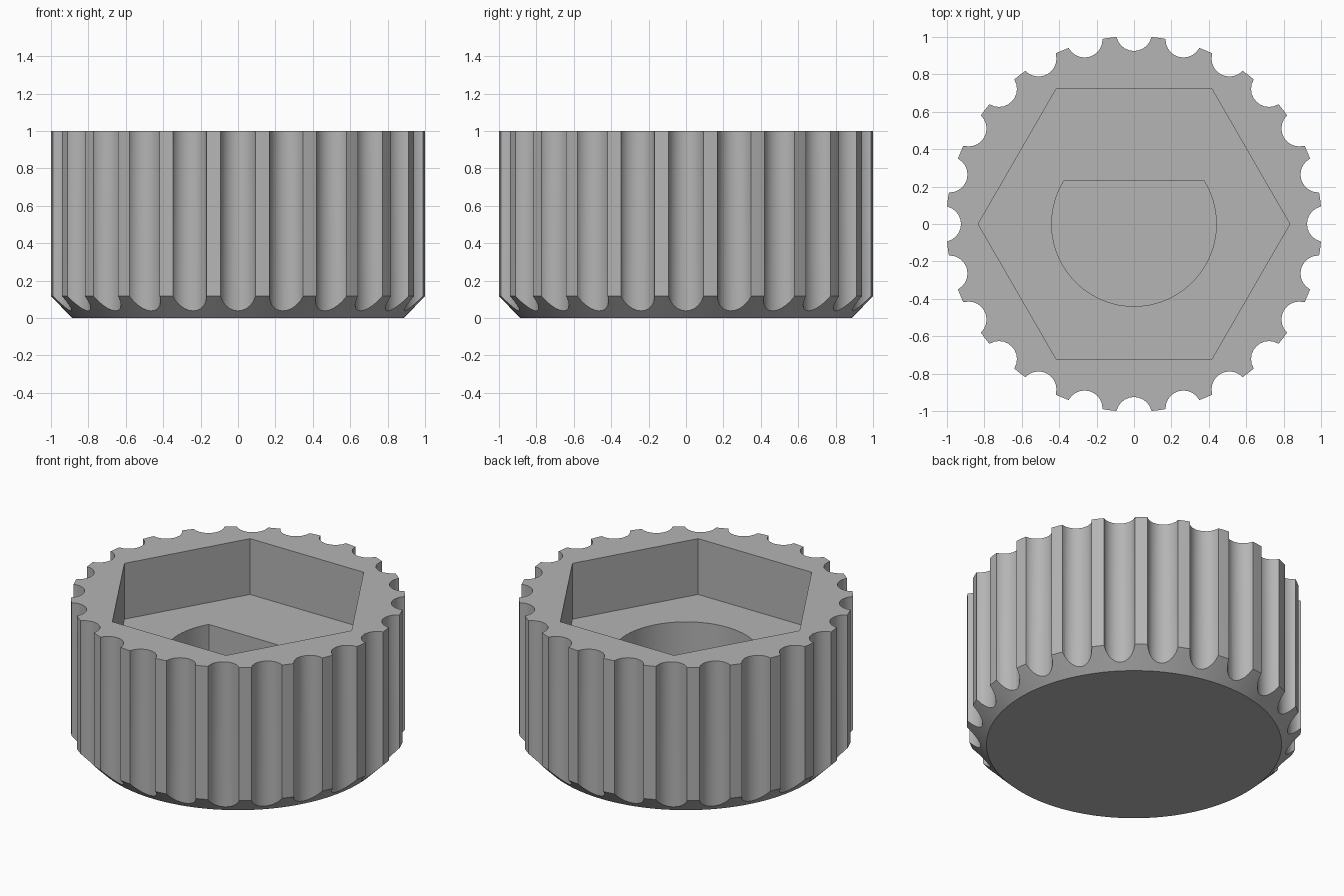
import bpy
import bmesh
from math import cos, sin, pi, radians, asin

default = bpy.data.objects.get("Cube")
if default:
    bpy.data.objects.remove(default)

RADIUS, HEIGHT = 1.004, 1.0
CHAMFER_RADIUS, CHAMFER_HEIGHT = 0.887, 0.117
FLUTES, FLUTE_RADIUS, FLUTE_CENTRE = 24, 0.096, 1.021
HEX_RADIUS, HEX_FLOOR = 0.833, 0.63
BORE_RADIUS, BORE_FLAT, BORE_FLOOR = 0.44, 0.23, 0.12

grey = bpy.data.materials.new("mid grey plastic")
grey.use_nodes = True
colour = (0.46, 0.46, 0.46, 1)
grey.diffuse_color = colour
grey.node_tree.nodes["Principled BSDF"].inputs["Base Color"].default_value = colour


def circle(radius, sides, cx=0, cy=0, start=0):
    """Points around a circle, counter-clockwise."""
    return [(cx + radius * cos(start + 2 * pi * i / sides),
             cy + radius * sin(start + 2 * pi * i / sides)) for i in range(sides)]


def loft(bm, sections):
    """Closed solid through (outline, z) sections with equal point counts."""
    rings = [[bm.verts.new((x, y, z)) for x, y in pts] for pts, z in sections]
    for low, high in zip(rings, rings[1:]):
        for i in range(len(low)):
            j = (i + 1) % len(low)
            bm.faces.new((low[i], low[j], high[j], high[i]))
    bm.faces.new(rings[0][::-1])
    bm.faces.new(rings[-1])


def solid(name, *lofts):
    bm = bmesh.new()
    for sections in lofts:
        loft(bm, sections)
    mesh = bpy.data.meshes.new(name)
    bm.to_mesh(mesh)
    bm.free()
    mesh.materials.append(grey)
    obj = bpy.data.objects.new(name, mesh)
    bpy.context.collection.objects.link(obj)
    return obj


# Round body with a chamfered bottom edge
knob = solid("fluted_knob", [
    (circle(CHAMFER_RADIUS, 144), 0),
    (circle(RADIUS, 144), CHAMFER_HEIGHT),
    (circle(RADIUS, 144), HEIGHT)])

# Grip flutes around the rim
flutes = []
for k in range(FLUTES):
    a = 2 * pi * k / FLUTES
    outline = circle(FLUTE_RADIUS, 24, FLUTE_CENTRE * cos(a), FLUTE_CENTRE * sin(a), a)
    flutes.append([(outline, -0.1), (outline, HEIGHT + 0.1)])

# Hexagonal pocket
hexagon = circle(HEX_RADIUS, 6)

# D-shaped bore: an arc closed by a flat on the back side
top = asin(BORE_FLAT / BORE_RADIUS)
sweep = pi + 2 * top
bore = [(BORE_RADIUS * cos(pi - top + sweep * i / 64),
         BORE_RADIUS * sin(pi - top + sweep * i / 64)) for i in range(65)]

cutters = [
    solid("flute_cutter", *flutes),
    solid("hex_cutter", [(hexagon, HEX_FLOOR), (hexagon, HEIGHT + 0.1)]),
    solid("bore_cutter", [(bore, BORE_FLOOR), (bore, HEX_FLOOR + 0.1)])]
for cutter in cutters:
    cutter.hide_render = True
    mod = knob.modifiers.new(cutter.name, 'BOOLEAN')
    mod.operation, mod.solver, mod.object = 'DIFFERENCE', 'EXACT', cutter

# Bake the cuts and drop the helpers
graph = bpy.context.evaluated_depsgraph_get()
result = bpy.data.meshes.new_from_object(knob.evaluated_get(graph))
knob.modifiers.clear()
knob.data = result
for cutter in cutters:
    bpy.data.objects.remove(cutter)

# Smooth round walls, crisp edges
bpy.ops.object.select_all(action='DESELECT')
knob.select_set(True)
bpy.context.view_layer.objects.active = knob
bpy.ops.object.shade_smooth_by_angle(angle=radians(30))
